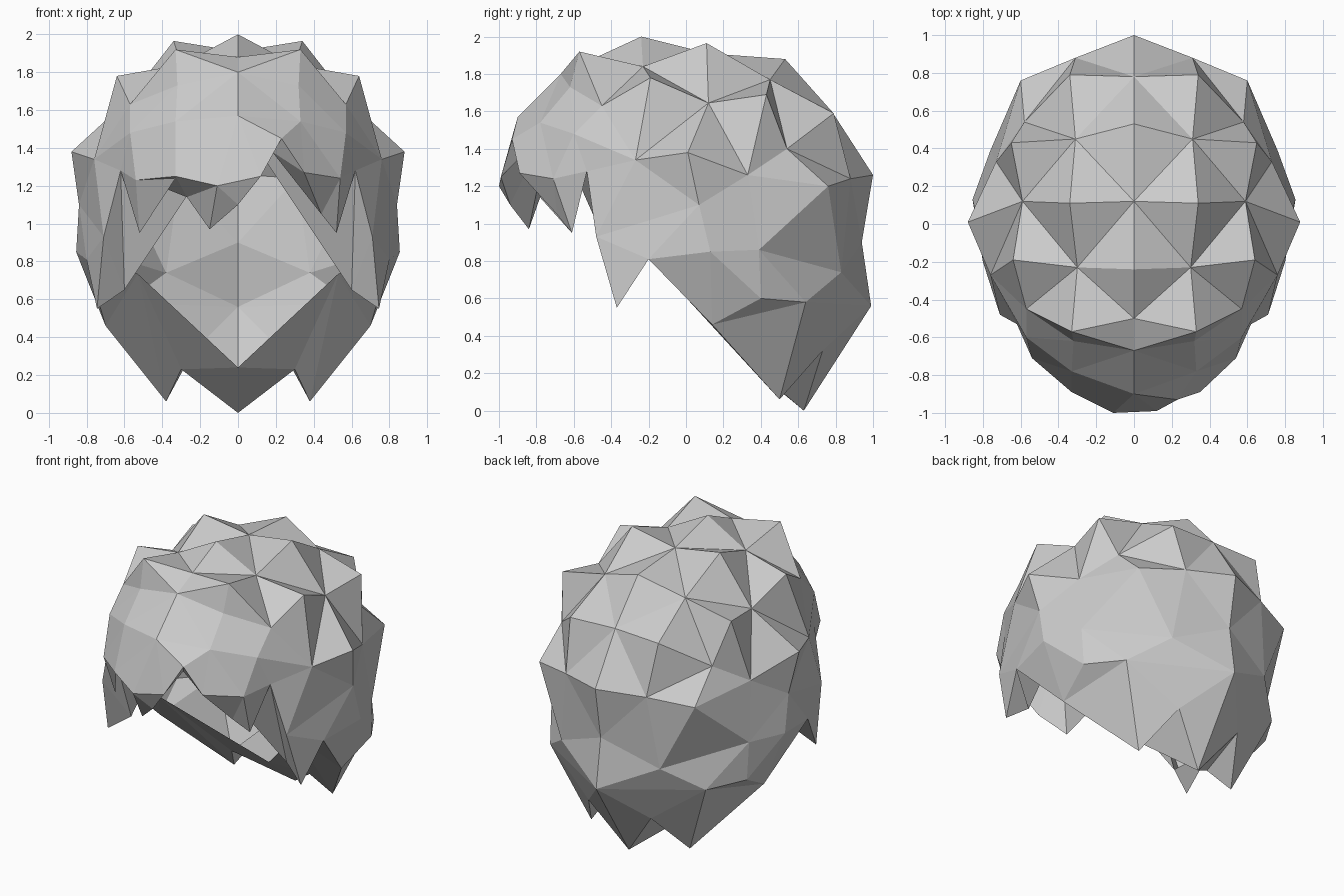
import bpy, bmesh
from mathutils import Vector

if "Cube" in bpy.data.objects:
    bpy.data.objects.remove(bpy.data.objects["Cube"])


def strip(bm, a, b, mirror):
    """Triangulated band between two point rows, along the shortest diagonals."""
    a, b = [Vector(p) for p in a], [Vector(p) for p in b]
    i = j = 0
    while i < len(a) - 1 or j < len(b) - 1:
        step_a = j == len(b) - 1 or (i < len(a) - 1 and
                 (a[i + 1] - b[j]).length <= (a[i] - b[j + 1]).length)
        tri = (a[i], b[j], a[i + 1] if step_a else b[j + 1])
        i, j = (i + 1, j) if step_a else (i, j + 1)
        if (tri[1] - tri[0]).cross(tri[2] - tri[0]).length < 1e-5:
            continue
        for s in ((1, -1) if mirror else (1,)):
            bm.faces.new([bm.verts.new((p.x * s, p.y, p.z)) for p in tri])


def part(name, bands, mirror=True, face_front=False):
    """Each band is a list of rows; neighbouring rows are joined."""
    bm = bmesh.new()
    for rows in bands:
        for a, b in zip(rows, rows[1:]):
            strip(bm, a, b, mirror)
    bmesh.ops.remove_doubles(bm, verts=bm.verts, dist=0.001)
    bmesh.ops.recalc_face_normals(bm, faces=bm.faces)
    if face_front:
        for f in bm.faces:
            if f.normal.y > 0:
                f.normal_flip()
    me = bpy.data.meshes.new(name)
    bm.to_mesh(me)
    bm.free()
    ob = bpy.data.objects.new(name, me)
    bpy.context.collection.objects.link(ob)


def flip(row):
    return [(-x, y, z) for x, y, z in reversed(row)]


# shared corner points
temple = (.76, -.27, 1.34)
brow = (.57, -.45, 1.63)
ear = (.62, -.53, 1.28)
front_top = (0, -.67, 1.80)
front_mid = (.32, -.62, 1.73)
side_bump = (.88, .01, 1.38)
side_dip = (.73, .33, 1.26)
nape_side = (.60, .76, 1.20)
nape_mid = (.31, .88, 1.24)
nape = (0, 1.0, 1.26)
lock_edge = (.71, -.48, .93)
lock_tip = (.745, -.37, .55)
lock_notch = (.80, -.20, .81)
low_side = (.70, .14, .46)
low_tip = (.38, .50, .06)
back_notch = (.24, .73, .32)
back_tip = (0, .63, 0)
rim_side = (.53, -.12, .735)
rim_mid = (0, .34, .24)
rim_notch = (.30, .36, .23)
wall_low = (.60, -.32, .65)
apex = (0, -.72, 1.55)

# spiky crown: rows run front to back, from the middle to the side
mid_row = [front_top, (0, -.5, 1.88), (0, -.24, 2.0), (0, .12, 1.91),
           (0, .53, 1.88), (0, .78, 1.6), nape]
spike_row = [front_mid, (.33, -.57, 1.92), (.30, -.23, 1.84), (.34, .11, 1.965),
             (.31, .45, 1.77), (.34, .79, 1.59), nape_mid]
dent_row = [brow, (.64, -.19, 1.78), (.59, .12, 1.645), (.65, .43, 1.69),
            (.58, .54, 1.40), nape_side]
part("crown", [
    [mid_row, spike_row],
    [spike_row[:3], dent_row[:3]],
    [spike_row[2:], dent_row[2:5]],
    [[nape_mid], dent_row[4:]],
    [dent_row[:3], [temple]],
    [dent_row[2:], [temple, side_bump, side_dip, nape_side]],
])

# side locks and back hair: rows run front to back, going down
part("back_hair", [
    [[ear, temple, side_bump, side_dip, nape_side, nape_mid, nape],
     [lock_edge, (.84, .07, 1.1), (.76, .39, .86), (.38, .83, .74), (0, .94, .9)],
     [lock_tip, lock_notch, (.855, .13, .85), (.75, .40, .60),
      (.60, .64, .58), (0, .99, .56)],
     [lock_notch, low_side, low_tip, back_notch, back_tip]],
    # sloping underside and notches
    [[low_tip, back_notch], [rim_notch]],
    [[back_notch, back_tip], [rim_notch]],
    [[back_tip], [rim_notch, rim_mid]],
    [[lock_notch, low_side, low_tip, rim_notch, rim_mid], [rim_side]],
])

# inner walls beside the face opening
part("inner_walls", [
    [[ear, lock_edge, lock_tip], [apex, wall_low]],
    [[lock_tip, lock_notch], [wall_low]],
], face_front=True)

# uneven fringe: rows run left to right, going down
top_half = [front_mid, brow, temple]
mid_half = [(.33, -.78, 1.54), (.57, -.60, 1.48), temple]
part("fringe", [[
    flip(top_half) + [front_top] + top_half,
    flip(mid_half) + [(0, -.90, 1.57)] + mid_half,
    flip([ear, temple]) + [(-.54, -.71, 1.23), (-.33, -.89, 1.25), (-.11, -1, 1.2),
                           (.12, -.99, 1.25), (.23, -.93, 1.45), (.35, -.89, 1.27),
                           (.54, -.71, 1.24), ear, temple],
    flip([ear]) + [(-.52, -.61, .95), (-.33, -.87, 1.24), (-.27, -.78, 1.14),
                   (-.15, -.84, .97), (0, -.94, 1.1), (.12, -.99, 1.25),
                   (.18, -.86, 1.38), (.44, -.69, 1.05), (.52, -.61, .95), ear],
    flip([ear]) + [apex, ear],
]], mirror=False)
